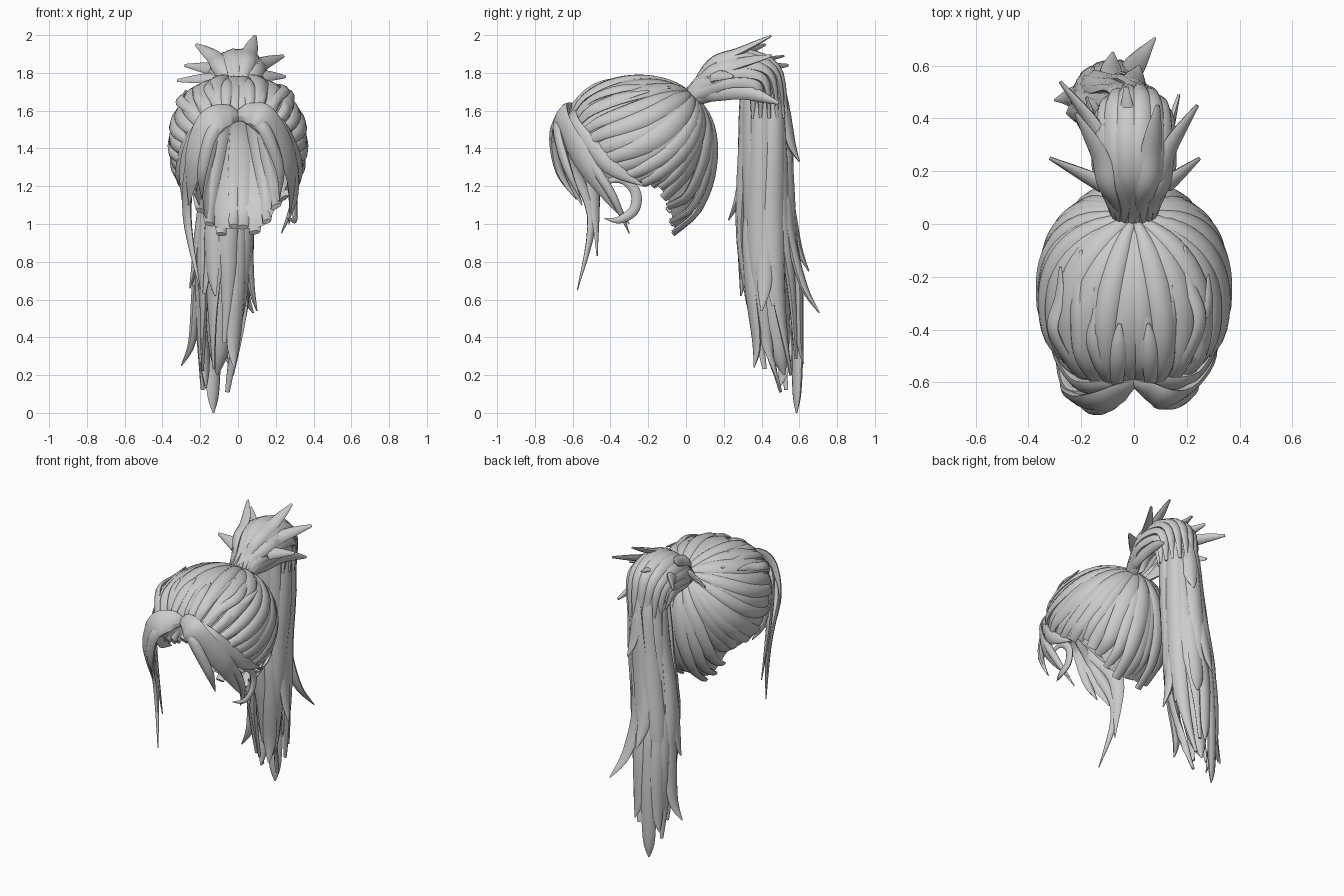
import bpy, bmesh, math, random
from mathutils import Vector as V

if "Cube" in bpy.data.objects:
    bpy.data.objects.remove(bpy.data.objects["Cube"])

random.seed(4)
C = V((0, -0.24, 1.40))          # centre of the head
ROOT = V((0, 0.015, 1.675))      # where the hair is tied
PART = V((0, -0.60, 1.57))       # front parting


def spline(P, s):
    """Catmull-Rom through numbers or vectors, s in 0..1"""
    n = len(P) - 1
    f = min(max(s, 0) * n, n - 1e-6)
    i = int(f)
    t = f - i
    a, b, c, d = P[max(i - 1, 0)], P[i], P[i + 1], P[min(i + 2, n)]
    return b + 0.5 * t * ((c - a) + t * ((2 * a - 5 * b + 4 * c - d) + t * (3 * b - a - 3 * c + d)))


def taper(w, root=.4, tip=.1):
    return [w * root, w * .85, w, w * .8, w * tip]


def lock(bm, pts, widths, thick, out, steps=18, sides=8):
    """Sweep a flattened section along a path; out(p) is the outward direction"""
    pts = [V(p) for p in pts]
    rings = []
    for k in range(steps + 1):
        s = k / steps
        p = spline(pts, s)
        tan = (spline(pts, min(s + .02, 1)) - spline(pts, max(s - .02, 0))).normalized()
        side = tan.cross(out(p)).normalized()
        nor = side.cross(tan)
        w, h = max(spline(widths, s), .003), max(spline(thick, s), .002)
        rings.append([bm.verts.new(p + side * w * math.cos(a) + nor * h * math.sin(a))
                      for a in (j * math.tau / sides for j in range(sides))])
    for r, q in zip(rings, rings[1:]):
        for j in range(sides):
            bm.faces.new((r[j], r[(j + 1) % sides], q[(j + 1) % sides], q[j]))
    bm.faces.new(rings[0][::-1])
    bm.faces.new(rings[-1])


def finish(name, bm):
    bmesh.ops.recalc_face_normals(bm, faces=bm.faces)
    me = bpy.data.meshes.new(name)
    bm.to_mesh(me)
    bm.free()
    ob = bpy.data.objects.new(name, me)
    bpy.context.collection.objects.link(ob)
    bpy.context.view_layer.objects.active = ob
    ob.select_set(True)
    bpy.ops.object.shade_smooth_by_angle(angle=math.radians(60))
    ob.select_set(False)


def radius(d):
    r = V((.335, .385, .36 if d.z > 0 else .50))
    return sum(abs(a / b) ** 2.2 for a, b in zip(d, r)) ** (-1 / 2.2)


def over_head(p, q, s, lift=0, bow=V()):
    """Point on the head surface between p and q, bowed sideways"""
    a, b = p - C, q - C
    ra, rb = a.length / radius(a.normalized()), b.length / radius(b.normalized())
    d = (a.normalized().slerp(b.normalized(), s) + bow * math.sin(math.pi * s)).normalized()
    return C + d * (radius(d) * (ra + (rb - ra) * s) + lift)


def head_out(p):
    return p - C


# Hairline of one half, from front parting to nape
HAIRLINE = [PART] + [V(p) for p in ((.14, -.60, 1.56), (.25, -.54, 1.48), (.305, -.45, 1.36), (.315, -.32, 1.25),
                                    (.30, -.21, 1.21), (.25, -.11, 1.17), (.145, -.06, .99), (0, -.04, .97))]


def hairline(u, sx):
    h = spline(HAIRLINE, u)
    return V((h.x * sx, h.y, h.z))


# Inner scalp sheet
bm = bmesh.new()
for sx in (1, -1):
    rows = [[bm.verts.new(over_head(hairline(i / 32, sx), ROOT, j / 16, -.008)) for j in range(17)]
            for i in range(33)]
    for r, q in zip(rows, rows[1:]):
        for j in range(16):
            bm.faces.new((r[j], r[j + 1], q[j + 1], q[j]))
bmesh.ops.remove_doubles(bm, verts=bm.verts, dist=.0005)
finish("scalp_sheet", bm)

# Combed locks from hairline to the tie
bm = bmesh.new()
N = 19
for sx in (1, -1):
    for i in range(N):
        u = (i + .5) / N
        h = hairline(u, sx)
        bow = V((sx * .2, .22, -.3)) * math.sin(math.pi * min(u / .75, 1))
        pts = [over_head(h, ROOT, s / 8, .004 + .009 * (i % 2) - (.015 if s == 0 else 0), bow) for s in range(9)]
        if u > .75:   # ragged nape ends
            pts[0] = h + V((0, -.02, random.uniform(-.035, .03)))
        w = .052 * random.uniform(.85, 1.2)
        lock(bm, pts, taper(w, .55, .3), taper(.022, .6, .6), head_out)
finish("combed_locks", bm)

# Thin raised wisps on the crown
bm = bmesh.new()
for i in range(8):
    x = -.25 + .071 * i
    a = hairline(abs(x) * .7 + .01, 1 if x > 0 else -1)
    e = .72 + .12 * math.sin(i * 2.3)
    pts = [over_head(a, V((x * .8, 0, 1.66)), e * s / 4, .018 * min(s, 1) + .014 * (s == 4)) for s in range(5)]
    pts[2].x += random.uniform(-.03, .03)
    lock(bm, pts, taper(.03, .6, .2), taper(.014, .8, .3), head_out)
for sx in (1, -1):   # short tufts beside the parting
    pts = [over_head(V((sx * .06, -.6, 1.58)), ROOT, .1 * s, .02) for s in range(5)]
    lock(bm, pts, taper(.033, .6, .2), taper(.018, .8, .3), head_out)
finish("crown_wisps", bm)


# Swept fringe: each lock leaves the parting, bulges, falls and ends in a point
def fringe_out(p):
    return V((p.x, p.y + .28, max(p.z - 1.5, 0) * 2))


bm = bmesh.new()
for w, shoulder, fall, tip in (
        (.078, (-.15, -.68, 1.53), (-.23, -.65, 1.33), (-.26, -.55, 1.10)),
        (.060, (-.20, -.61, 1.48), (-.28, -.50, 1.26), (-.24, -.47, .83)),
        (.037, (-.23, -.64, 1.38), (-.27, -.50, 1.05), (-.20, -.575, .65)),
        (.036, (-.14, -.70, 1.48), (-.19, -.67, 1.28), (-.19, -.58, 1.13)),
        (.055, (-.24, -.54, 1.45), (-.31, -.39, 1.28), (-.31, -.27, 1.20)),
        (.075, (.15, -.66, 1.55), (.28, -.52, 1.30), (.27, -.30, 1.00)),
        (.055, (.22, -.58, 1.50), (.32, -.41, 1.31), (.32, -.22, 1.20)),
        (.036, (.14, -.68, 1.50), (.22, -.63, 1.30), (.22, -.56, 1.14)),
        (.030, (.27, -.52, 1.36), (.30, -.39, 1.15), (.23, -.30, .95))):
    shoulder = V(shoulder)
    rise = PART.lerp(shoulder, .4) + V((0, -.01, .025))
    lock(bm, [PART, rise, shoulder, fall, tip], taper(w, .4, .05), taper(.024, .8, .12), fringe_out, 24)
# Hooked end beside the right ear
hook = [V((.30, -.37 + .11 * math.sin(t), 1.13 + .11 * math.cos(t))) for t in (-.6, .3, 1.2, 2.1, 3.0)]
lock(bm, hook + [V((.26, -.43, 1.03))], taper(.028), taper(.016), lambda p: V((1, 0, 0)), 24)
finish("fringe", bm)

# Arched base of the ponytail
ARCH = [V((0, y, z)) for y, z in ((0, 1.645), (.07, 1.70), (.18, 1.775), (.31, 1.79), (.405, 1.74), (.42, 1.56))]
ARCH_X = [.045, .08, .12, .125, .12, .11]
ARCH_Z = [.03, .06, .10, .115, .115, .115]


def arch_out(p):   # upward along the arch, turning to backward where it drops
    return V((p.x, max(p.y - .3, 0) * 2, p.z - 1.70 if p.y < .3 else max(p.z - 1.70, 0)))


bm = bmesh.new()
for i in range(12):   # locks laid over the arch and bending down into the tail
    a = math.radians(-35 + 250 * i / 11)
    pts = []
    for k, (p, rx, rz) in enumerate(zip(ARCH, ARCH_X, ARCH_Z)):
        t = math.radians((0, 0, 0, 15, 50, 90)[k])
        o = rz * math.sin(a)
        pts.append(p + V((rx * math.cos(a), o * math.sin(t), o * math.cos(t))))
    lock(bm, pts, taper(.052, .4, .2), taper(.027, .6, .3), arch_out, 22)
finish("ponytail_arch", bm)

# Spikes flaring off the arch
bm = bmesh.new()
for tip in ((.09, .45, 1.995), (.24, .45, 1.89), (.25, .25, 1.78), (-.32, .25, 1.76), (-.22, .42, 1.95),
            (-.28, .54, 1.84), (.17, .49, 1.64), (-.18, .48, 1.66), (-.03, .52, 1.89)):
    x, y, z = tip
    m = max(-.1, min(.1, x * .55))
    lock(bm, [(m * .3, .02, 1.67), (m, .13, 1.74 + (z - 1.75) * .45), (m * 1.3, y * .62, 1.79 + (z - 1.79) * .6),
              tip], taper(.045, .35, .2), taper(.022, .5, .25), lambda p: V((p.x, 0, p.z - 1.70)))
finish("arch_spikes", bm)

# Hanging ponytail: spine with half widths in x and y
SPINE = [V(p) for p in ((0, .39, 1.81), (-.01, .415, 1.6), (-.03, .42, 1.3), (-.07, .425, 1.0),
                        (-.085, .45, .7), (-.10, .49, .35), (-.125, .55, .02))]
RX = [.06, .10, .11, .125, .13, .095, .045]
RY = [r * 1.06 for r in RX]


def tail_point(a, s, k=1):
    return spline(SPINE, s) + V((math.cos(a) * spline(RX, s), math.sin(a) * spline(RY, s), 0)) * k


def tail_out(p):
    return V((p.x + .05, p.y - .43, 0))


bm = bmesh.new()
CORE = [r * k for r, k in zip(RX, (.85, .85, .85, .8, .75, .6, .1))]
lock(bm, SPINE[:-1] + [V((-.11, .52, .2))], CORE, CORE, lambda p: V((0, 1, 0)), 28, 16)
for i in range(14):
    a = math.tau * i / 14
    end = (.74, .93, .85)[i % 3] + random.uniform(-.05, .05)
    pts = [tail_point(a + .2 * math.sin(4 * s / 6 + i * 2), end * s / 6, .9 + .1 * (i % 2)) for s in range(6)]
    lock(bm, pts + [tail_point(a, end, 1.15)], taper(.06, .55, .2), taper(.032, .7, .25), tail_out, 24)
finish("ponytail", bm)

# Loose pointed ends leaving the ponytail, each starting well above its tip
bm = bmesh.new()
for tip in ((-.30, .47, .25), (-.17, .49, .13), (-.02, .36, .24), (.10, .40, .54), (-.255, .42, .66),
            (-.13, .585, 0), (-.05, .62, .26), (.08, .705, .53), (-.08, .65, .75), (.02, .60, 1.33),
            (-.08, .225, 1.02), (-.12, .29, .62), (-.2, .57, .18)):
    t = V(tip)
    e = (1.81 - t.z) / 1.79
    s0 = e * .6
    c = spline(SPINE, s0)
    a = math.atan2(t.y - c.y, t.x - c.x)
    pts = [tail_point(a, s0 - .12, .75), tail_point(a, s0), tail_point(a, s0 + (e - s0) * .45, 1.05),
           tail_point(a, s0 + (e - s0) * .72).lerp(t, .4), t]
    lock(bm, pts, taper(.048, .45), taper(.024, .5, .15), tail_out, 20)
finish("loose_ends", bm)
